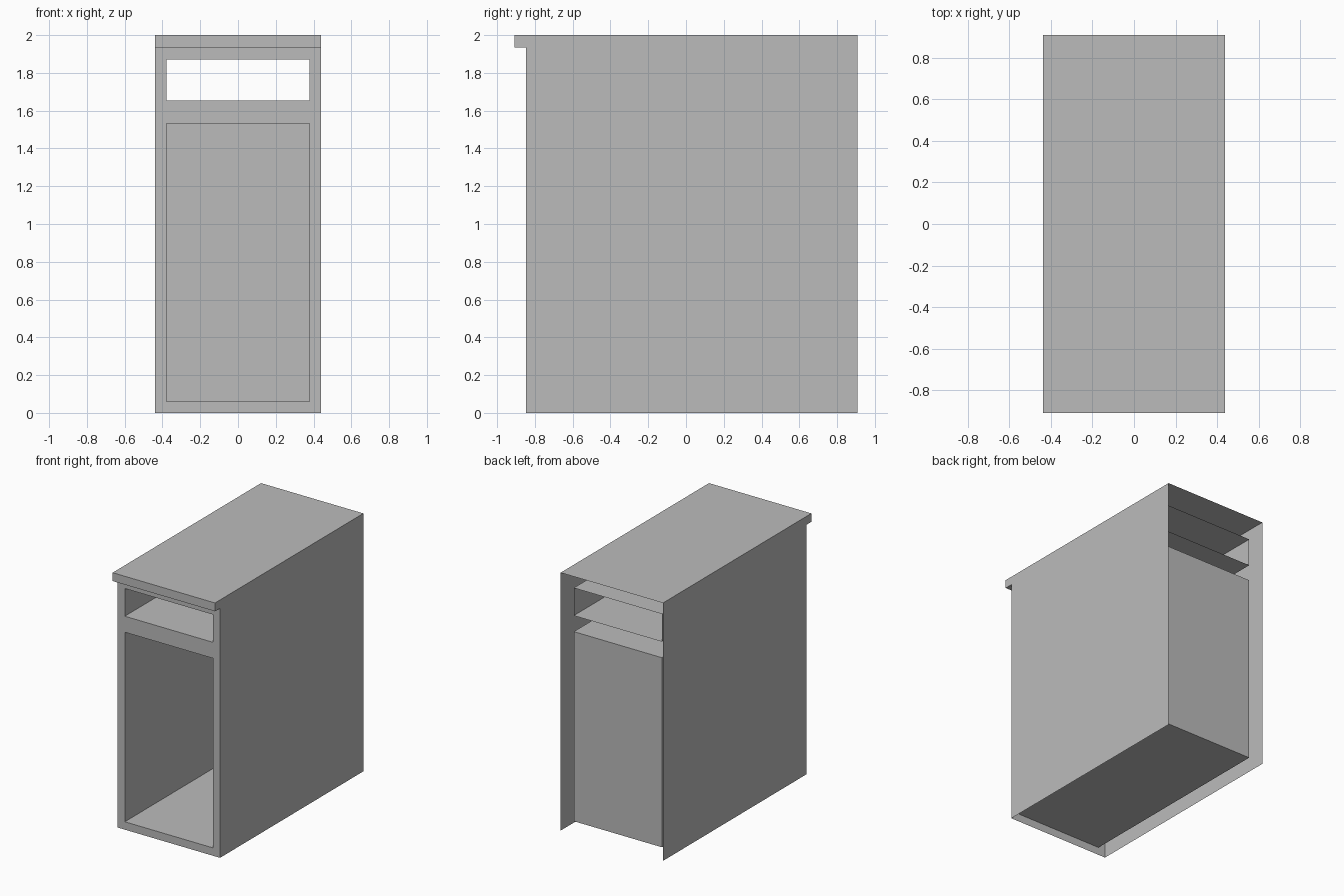
import bpy
import bmesh

cube = bpy.data.objects.get("Cube")
if cube:
    bpy.data.objects.remove(cube, do_unlink=True)

GREY = (0.5, 0.5, 0.5, 1.0)
mat = bpy.data.materials.new("plain_grey")
mat.use_nodes = True
mat.diffuse_color = GREY
mat.node_tree.nodes["Principled BSDF"].inputs["Base Color"].default_value = GREY

HALF, FRONT, BACK, TOP = 0.439, -0.847, 0.909, 2.0
INNER, INNER_BACK = 0.378, 0.835
LIP_FRONT, LIP_Z = -0.909, 1.935
DOOR = (0.061, 1.531)       # lower compartment, bottom and top
DRAWER = (1.655, 1.87)      # upper compartment, bottom and top


def finish(name, bm):
    mesh = bpy.data.meshes.new(name)
    bm.to_mesh(mesh)
    bm.free()
    mesh.materials.append(mat)
    obj = bpy.data.objects.new(name, mesh)
    bpy.context.collection.objects.link(obj)


def remove_faces(bm, rule):
    bm.normal_update()
    doomed = [f for f in bm.faces if rule(f)]
    bmesh.ops.delete(bm, geom=doomed, context='FACES')


def outer_shell():
    """Side profile with the top lip, extruded across; open at front, back and base."""
    profile = [(FRONT, 0), (BACK, 0), (BACK, TOP),
               (LIP_FRONT, TOP), (LIP_FRONT, LIP_Z), (FRONT, LIP_Z)]
    bm = bmesh.new()
    side = bm.faces.new([bm.verts.new((-HALF, y, z)) for y, z in profile])
    out = bmesh.ops.extrude_face_region(bm, geom=[side], use_keep_orig=True)
    moved = [v for v in out["geom"] if isinstance(v, bmesh.types.BMVert)]
    bmesh.ops.translate(bm, verts=moved, vec=(2 * HALF, 0, 0))
    bmesh.ops.recalc_face_normals(bm, faces=bm.faces)

    def is_open(f):
        c = f.calc_center_median()
        is_base = c.z < 0.01
        is_end = abs(f.normal.y) > 0.9 and c.y > LIP_FRONT + 0.01
        return is_base or is_end

    remove_faces(bm, is_open)
    finish("outer_shell", bm)


def front_frame():
    """Flat frame sheet with the two openings left out."""
    xs = [-HALF, -INNER, INNER, HALF]
    zs = [0, *DOOR, *DRAWER, LIP_Z]
    bm = bmesh.new()
    grid = [[bm.verts.new((x, FRONT, z)) for x in xs] for z in zs]
    for r in range(len(zs) - 1):
        for c in range(len(xs) - 1):
            if c == 1 and zs[r] in (DOOR[0], DRAWER[0]):
                continue
            bm.faces.new((grid[r][c], grid[r][c + 1],
                          grid[r + 1][c + 1], grid[r + 1][c]))
    finish("front_frame", bm)


def compartment(name, low, high, has_back):
    """Thin box lining, open at the front and optionally at the back."""
    bm = bmesh.new()
    bmesh.ops.create_cube(bm, size=1)
    size = (2 * INNER, INNER_BACK - FRONT, high - low)
    bmesh.ops.scale(bm, verts=bm.verts, vec=size)
    bmesh.ops.translate(bm, verts=bm.verts,
                        vec=(0, (INNER_BACK + FRONT) / 2, (low + high) / 2))
    remove_faces(bm, lambda f: f.normal.y < -0.9 or
                 (f.normal.y > 0.9 and not has_back))
    bmesh.ops.reverse_faces(bm, faces=bm.faces)
    finish(name, bm)


outer_shell()
front_frame()
compartment("lower_compartment", *DOOR, True)
compartment("drawer_slot", *DRAWER, False)
